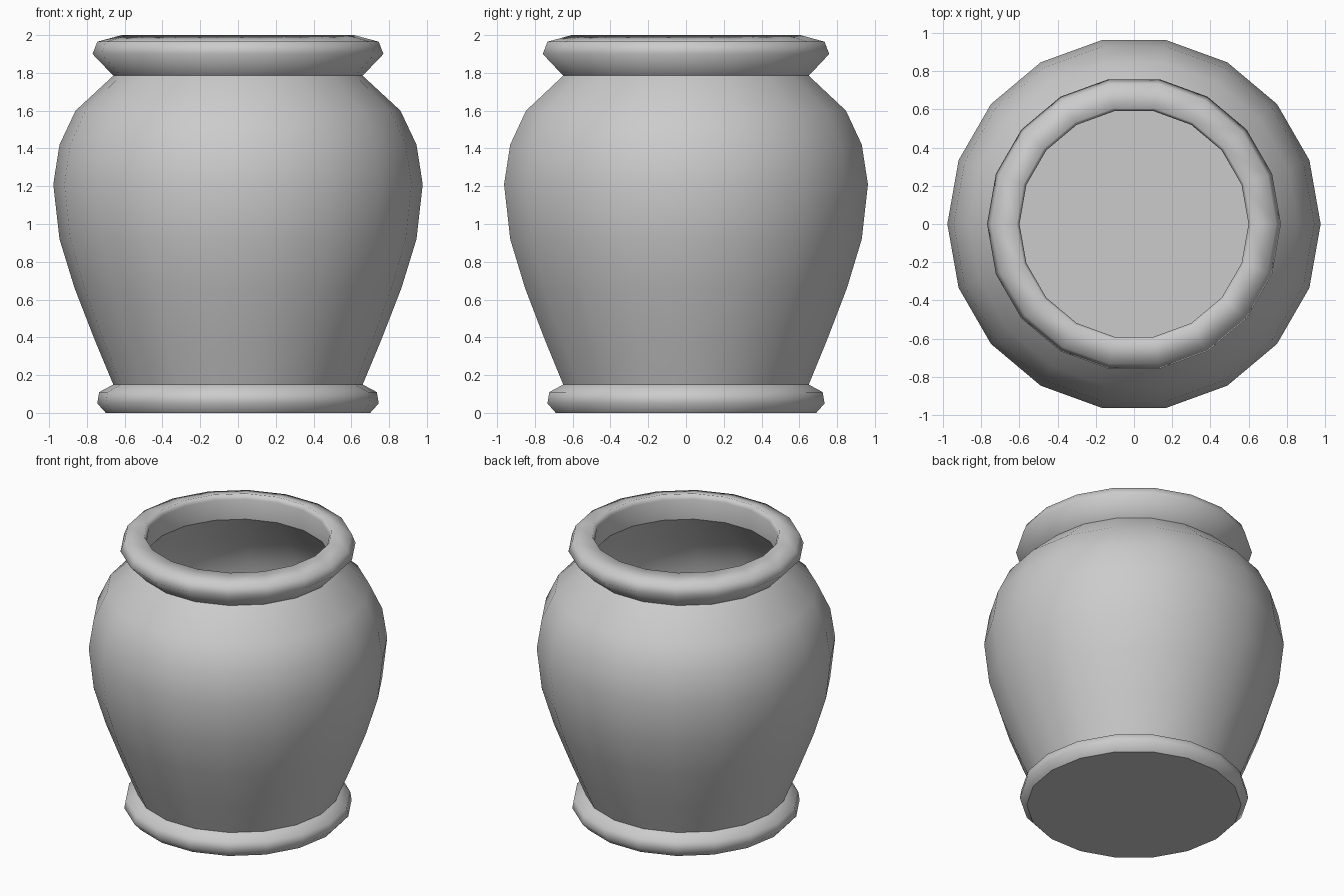
import bpy, bmesh
from math import cos, sin, tau

if "Cube" in bpy.data.objects:
    bpy.data.objects.remove(bpy.data.objects["Cube"])

SIDES = 18


def lathe(name, profile, sharp):
    """Revolve (radius, z) points around z, capping both ends; 'sharp' lists crisp ring indices."""
    bm = bmesh.new()
    rings = [[bm.verts.new((r * cos(tau * i / SIDES), r * sin(tau * i / SIDES), z))
              for i in range(SIDES)] for r, z in profile]
    for a, b in zip(rings, rings[1:]):
        for i in range(SIDES):
            j = (i + 1) % SIDES
            bm.faces.new((a[i], a[j], b[j], b[i]))
    bm.faces.new(rings[0][::-1])
    bm.faces.new(rings[-1])
    bm.normal_update()
    for f in bm.faces:
        f.smooth = True
    for k in sharp:
        ring = rings[k]
        for i in range(SIDES):
            bm.edges.get((ring[i], ring[(i + 1) % SIDES])).smooth = False
    mesh = bpy.data.meshes.new(name)
    bm.to_mesh(mesh)
    bm.free()
    obj = bpy.data.objects.new(name, mesh)
    bpy.context.collection.objects.link(obj)
    return obj


# Foot ring
foot = [(0.70, 0.0), (0.745, 0.05), (0.735, 0.11), (0.66, 0.15)]
# Bulging body
body = [(0.76, 0.39), (0.865, 0.66), (0.945, 0.92), (0.978, 1.21),
        (0.945, 1.42), (0.86, 1.60), (0.66, 1.785)]
# Rolled lip, over the top and down into the mouth
lip = [(0.77, 1.90), (0.745, 1.965), (0.615, 2.0), (0.60, 1.965), (0.605, 1.82)]
# Hollow interior down to the floor
inside = [(0.81, 1.57), (0.895, 1.40), (0.925, 1.21), (0.895, 0.93),
          (0.815, 0.68), (0.71, 0.40), (0.615, 0.15)]

lathe("pot", foot + body + lip + inside, sharp=(0, 3, 10, 15, 22))
